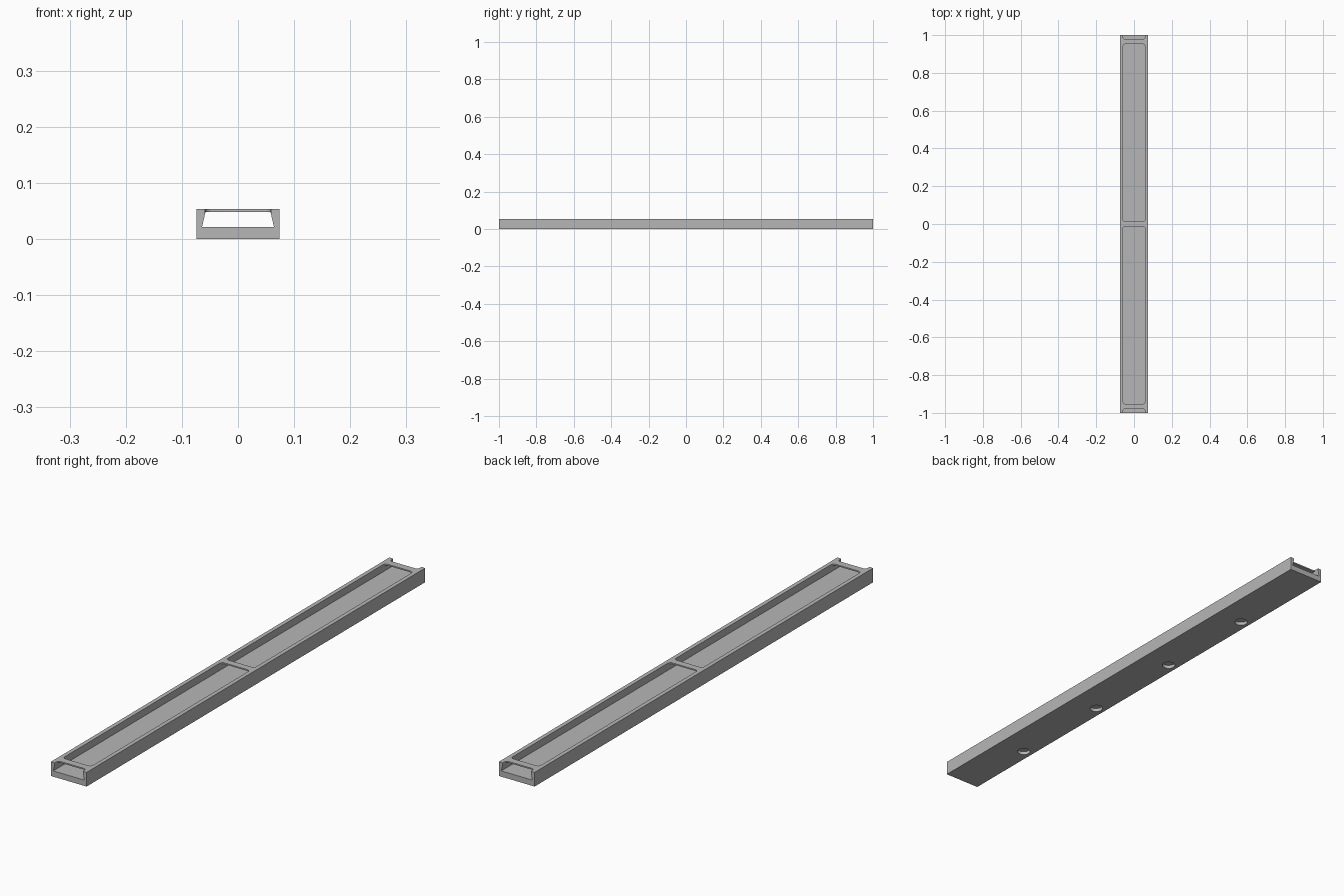
import bpy
import bmesh
import math

cube = bpy.data.objects.get("Cube")
if cube:
    bpy.data.objects.remove(cube, do_unlink=True)

HALF_W, HALF_L, HEIGHT = 0.074, 1.0, 0.053
FLOOR, ROOF = 0.0215, 0.048
OPENING = 0.0585      # half width of the top windows
CORNER = 0.012        # corner radius of the windows

grey = bpy.data.materials.new("plain_grey")
grey.use_nodes = True
colour = (0.47, 0.47, 0.47, 1)
grey.diffuse_color = colour
grey.node_tree.nodes["Principled BSDF"].inputs["Base Color"].default_value = colour


def prism(name, outline, offset):
    """Extrude a closed outline of 3D points along an offset."""
    bm = bmesh.new()
    face = bm.faces.new([bm.verts.new(p) for p in outline])
    extruded = bmesh.ops.extrude_face_region(bm, geom=[face])["geom"]
    verts = [v for v in extruded if isinstance(v, bmesh.types.BMVert)]
    bmesh.ops.translate(bm, verts=verts, vec=offset)
    bmesh.ops.recalc_face_normals(bm, faces=bm.faces)
    mesh = bpy.data.meshes.new(name)
    bm.to_mesh(mesh)
    bm.free()
    obj = bpy.data.objects.new(name, mesh)
    bpy.context.collection.objects.link(obj)
    obj.data.materials.append(grey)
    return obj


def arc(cx, cy, radius, start, sweep, steps, z):
    """Points along a horizontal arc."""
    return [(cx + radius * math.cos(start + sweep * i / steps),
             cy + radius * math.sin(start + sweep * i / steps), z)
            for i in range(steps + 1)]


def window(y0, y1):
    """Rounded rectangular cutter for the top."""
    points = []
    corners = [(1, y1 - CORNER), (-1, y1 - CORNER), (-1, y0 + CORNER), (1, y0 + CORNER)]
    for i, (side, cy) in enumerate(corners):
        points += arc(side * (OPENING - CORNER), cy, CORNER,
                      i * math.pi / 2, math.pi / 2, 6, 0.04)
    return prism("window_cutter", points, (0, 0, 0.04))


# Rail body
rail = prism("rail", [(-HALF_W, -HALF_L, 0), (HALF_W, -HALF_L, 0),
                      (HALF_W, -HALF_L, HEIGHT), (-HALF_W, -HALF_L, HEIGHT)],
             (0, 2 * HALF_L, 0))

# Dovetail channel running the full length
cutters = [prism("channel_cutter",
                 [(-0.064, -1.1, FLOOR), (0.064, -1.1, FLOOR),
                  (0.058, -1.1, ROOF), (-0.058, -1.1, ROOF)], (0, 2.2, 0))]

# Two long windows and two open end notches, leaving three cross bars
for y0, y1 in [(0.013, 0.952), (0.979, 1.1)]:
    cutters += [window(y0, y1), window(-y1, -y0)]

# Row of blind round holes in the underside
for i in range(4):
    ring = arc(-0.037, 0.578 - 0.421 * i, 0.0235, 0, 2 * math.pi, 40, -0.02)[:-1]
    cutters.append(prism("hole_cutter", ring, (0, 0, 0.033)))

for cutter in cutters:
    cutter.hide_render = True
    mod = rail.modifiers.new("cut", "BOOLEAN")
    mod.operation = "DIFFERENCE"
    mod.solver = "EXACT"
    mod.object = cutter

# Bake the cuts and drop the cutters
graph = bpy.context.evaluated_depsgraph_get()
finished = bpy.data.meshes.new_from_object(rail.evaluated_get(graph))
rail.modifiers.clear()
rail.data = finished
for cutter in cutters:
    bpy.data.objects.remove(cutter, do_unlink=True)

# Smooth the round walls, keep the edges sharp
bpy.ops.object.select_all(action="DESELECT")
rail.select_set(True)
bpy.context.view_layer.objects.active = rail
bpy.ops.object.shade_smooth_by_angle(angle=math.radians(30))
